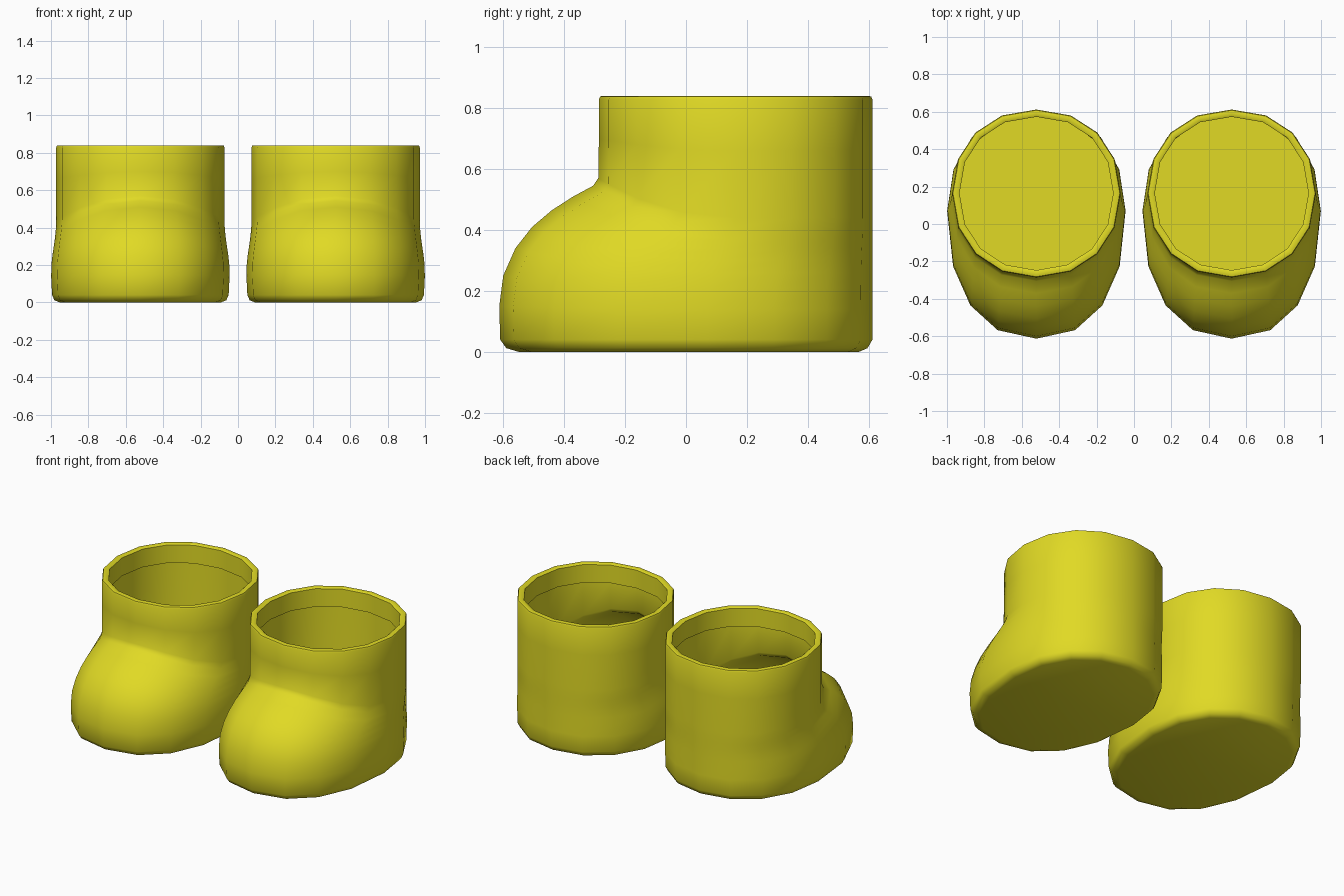
import bpy, bmesh, math

if "Cube" in bpy.data.objects:
    bpy.data.objects.remove(bpy.data.objects["Cube"])

SIDES = 16
BACK = 0.612

yellow = bpy.data.materials.new("boot_yellow")
yellow.diffuse_color = (0.75, 0.70, 0.018, 1)
yellow.use_nodes = True
yellow.node_tree.nodes["Principled BSDF"].inputs["Base Color"].default_value = yellow.diffuse_color

# Outer levels: height, toe y, half width, centre y, side drop, toe squareness
OUTER = [
    (0.000, -0.55, 0.430, 0.07, 0.00, 2.30),
    (0.012, -0.59, 0.460, 0.07, 0.00, 2.30),
    (0.040, -0.61, 0.472, 0.07, 0.00, 2.30),
    (0.150, -0.613, 0.477, 0.07, 0.01, 2.30),
    (0.250, -0.60, 0.475, 0.075, 0.04, 2.30),
    (0.340, -0.56, 0.469, 0.085, 0.08, 2.30),
    (0.410, -0.505, 0.463, 0.10, 0.11, 2.30),
    (0.465, -0.44, 0.458, 0.12, 0.13, 2.28),
    (0.510, -0.37, 0.454, 0.14, 0.14, 2.23),
    (0.545, -0.305, 0.451, 0.158, 0.14, 2.17),
    (0.570, -0.288, 0.450, 0.165, 0.13, 2.13),
    (0.700, -0.286, 0.450, 0.165, 0.04, 2.13),
    (0.828, -0.286, 0.450, 0.165, 0.00, 2.13),
]


def ring(bm, level, inset=0.0):
    """One closed loop: a squarish half ellipse for the toe, one for the heel."""
    z, toe, width, centre, drop, square = level
    heel = BACK if z > 0.03 else BACK - (toe + 0.613) * 0.7
    verts = []
    for i in range(SIDES):
        a = 2 * math.pi * i / SIDES
        c, s = math.cos(a), math.sin(a)
        reach = (heel - centre if s > 0 else centre - toe) - inset
        p = 2 / (2.15 if s > 0 else square)
        x = math.copysign(abs(c) ** p, c)
        y = math.copysign(abs(s) ** p, s)
        front = max(0.0, -s)
        verts.append(bm.verts.new(((width - inset) * x, centre + reach * y,
                                   z - drop * (1 - front ** 2))))
    return verts


def make_boot(name, x):
    bm = bmesh.new()
    # Outside shell from sole to cuff
    loops = [ring(bm, lv) for lv in OUTER]
    # Rounded rim and the thick inner collar
    cuff = OUTER[-1][1:]
    for z, inset in [(0.838, 0.004), (0.84, 0.012), (0.84, 0.032),
                     (0.835, 0.039), (0.72, 0.039), (0.72, 0.030)]:
        loops.append(ring(bm, (z,) + cuff, inset))
    # Hollow inside following the foot
    for lv in reversed(OUTER[3:11]):
        loops.append(ring(bm, lv, 0.030))
    loops.append(ring(bm, (0.04,) + OUTER[2][1:], 0.030))
    for lo, hi in zip(loops, loops[1:]):
        for i in range(SIDES):
            j = (i + 1) % SIDES
            bm.faces.new((lo[i], lo[j], hi[j], hi[i]))
    # Sole and insole
    bm.faces.new(loops[0][::-1])
    bm.faces.new(loops[-1])
    bmesh.ops.recalc_face_normals(bm, faces=bm.faces)
    mesh = bpy.data.meshes.new(name)
    bm.to_mesh(mesh)
    bm.free()
    mesh.materials.append(yellow)
    obj = bpy.data.objects.new(name, mesh)
    obj.location.x = x
    bpy.context.collection.objects.link(obj)
    bpy.ops.object.select_all(action='DESELECT')
    obj.select_set(True)
    bpy.context.view_layer.objects.active = obj
    bpy.ops.object.shade_smooth_by_angle(angle=math.radians(50))


make_boot("left_boot", -0.522)
make_boot("right_boot", 0.522)
